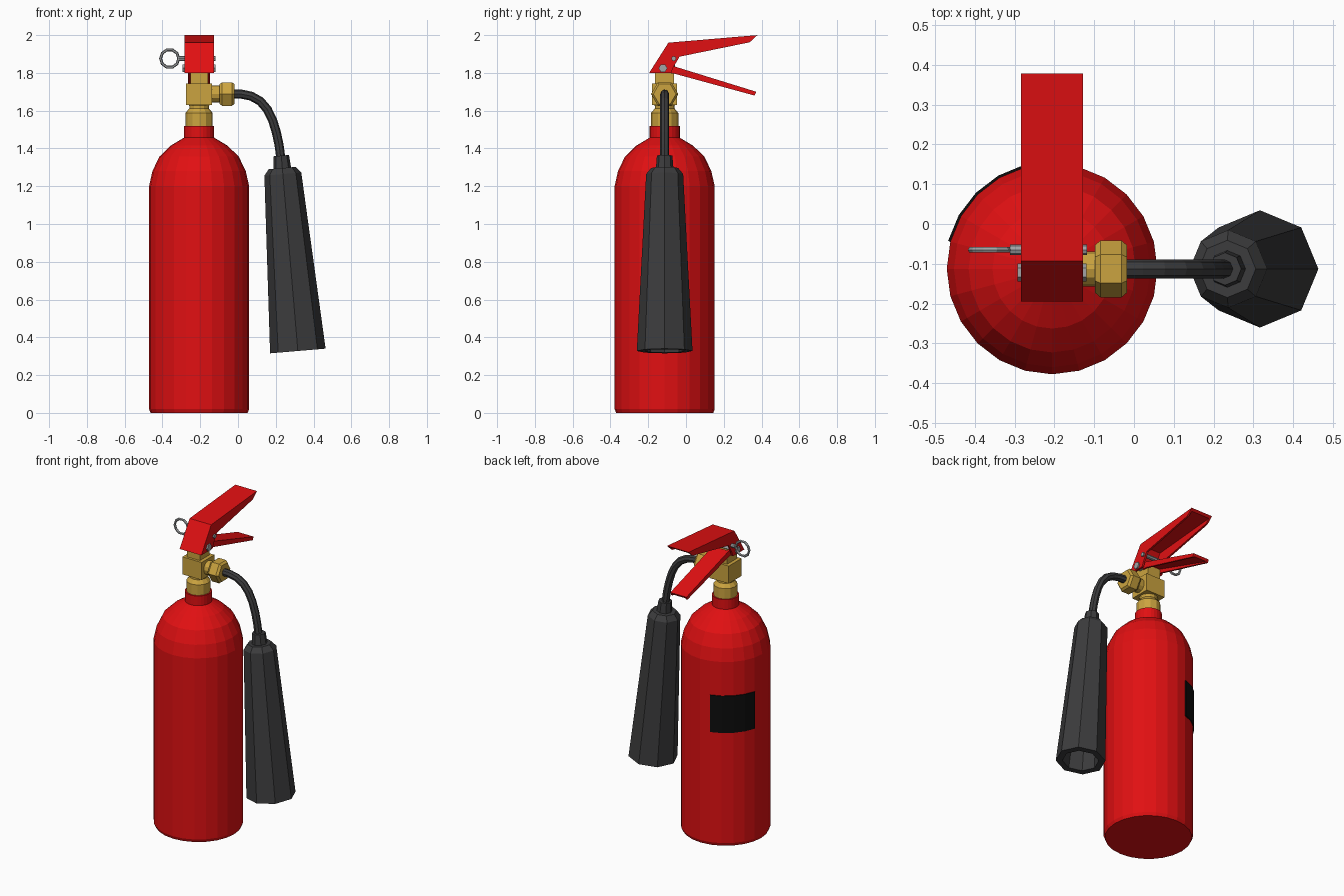
import bpy, bmesh, math
from mathutils import Vector

if "Cube" in bpy.data.objects:
    bpy.data.objects.remove(bpy.data.objects["Cube"])

CX, CY = -0.206, -0.113          # axis of the cylinder and valve


def material(name, r, g, b):
    m = bpy.data.materials.new(name)
    m.diffuse_color = (r, g, b, 1)
    m.use_nodes = True
    m.node_tree.nodes["Principled BSDF"].inputs["Base Color"].default_value = m.diffuse_color
    return m


RED = material("red paint", 0.75, 0.005, 0.006)
BRASS = material("brass", 0.60, 0.37, 0.05)
RUBBER = material("dark rubber", 0.045, 0.045, 0.047)
STEEL = material("steel", 0.36, 0.37, 0.38)
BLACK = material("black label", 0.004, 0.004, 0.004)


def finish(name, bm, mat):
    bmesh.ops.recalc_face_normals(bm, faces=bm.faces)
    me = bpy.data.meshes.new(name)
    bm.to_mesh(me)
    bm.free()
    me.materials.append(mat)
    ob = bpy.data.objects.new(name, me)
    bpy.context.collection.objects.link(ob)
    return ob


def loft(name, pts, radii, dirs, n, mat):
    """Join n-sided rings; every direction lies in the xz plane."""
    bm = bmesh.new()
    u = Vector((0, 1, 0))
    rings = []
    for p, r, d in zip(pts, radii, dirs):
        v = d.cross(u)
        rings.append([bm.verts.new(p + r * (u * math.cos(a) + v * math.sin(a)))
                      for a in (2 * math.pi * i / n for i in range(n))])
    for a, b in zip(rings, rings[1:]):
        for i in range(n):
            j = (i + 1) % n
            bm.faces.new((a[i], a[j], b[j], b[i]))
    bm.faces.new(rings[0])
    bm.faces.new(rings[-1])
    return finish(name, bm, mat)


def lathe(name, origin, axis, profile, n, mat):
    """Profile is (radius, distance along axis)."""
    d = Vector(axis).normalized()
    return loft(name, [Vector(origin) + d * t for _, t in profile],
                [r for r, _ in profile], [d] * len(profile), n, mat)


def extrude_x(bm, outline, x0, x1):
    """Prism from a (y, z) outline."""
    a = [bm.verts.new((x0, y, z)) for y, z in outline]
    b = [bm.verts.new((x1, y, z)) for y, z in outline]
    bm.faces.new(a)
    bm.faces.new(b)
    for i in range(len(a)):
        j = (i + 1) % len(a)
        bm.faces.new((a[i], a[j], b[j], b[i]))


def channel(name, side, plates, half, t=0.012):
    """Folded sheet lever: two side cheeks and joining plates."""
    bm = bmesh.new()
    for x in (CX - half, CX + half - t):
        extrude_x(bm, side, x, x + t)
    for plate in plates:
        extrude_x(bm, plate, CX - half + t, CX + half - t)
    return finish(name, bm, RED)


def box(name, centre, half, mat):
    bm = bmesh.new()
    (x, y, z), (hx, hy, hz) = centre, half
    extrude_x(bm, [(y - hy, z - hz), (y + hy, z - hz), (y + hy, z + hz), (y - hy, z + hz)],
              x - hx, x + hx)
    return finish(name, bm, mat)


UP, RIGHT = (0, 0, 1), (1, 0, 0)

# Cylinder with domed shoulder and neck
lathe("cylinder_body", (CX, CY, 0), UP,
      [(0.257, 0), (0.265, 0.02), (0.265, 1.20), (0.247, 1.28), (0.210, 1.357),
       (0.150, 1.415), (0.080, 1.457), (0.080, 1.52)], 24, RED)

# Label wrapped over four facets at the back left
bm = bmesh.new()
cols = []
for k in range(7, 12):
    a = math.radians(15 * k)
    x, y = CX + 0.268 * math.cos(a), CY + 0.268 * math.sin(a)
    cols.append([bm.verts.new((x, y, z)) for z in (0.74, 0.98)])
for a, b in zip(cols, cols[1:]):
    bm.faces.new((a[0], b[0], b[1], a[1]))
label = finish("label_plate", bm, BLACK)
solid = label.modifiers.new("thickness", 'SOLIDIFY')
solid.thickness, solid.offset = 0.006, 0

# Brass valve
lathe("valve_collar", (CX, CY, 0), UP,
      [(0.072, 1.52), (0.072, 1.588), (0.052, 1.612), (0.052, 1.625), (0.066, 1.645)], 12, BRASS)
box("valve_block", (CX, CY, 1.688), (0.069, 0.066, 0.057), BRASS)
box("valve_stem", (CX, CY, 1.775), (0.046, 0.05, 0.045), BRASS)
lathe("outlet_nipple", (-0.15, CY, 1.688), RIGHT, [(0.044, 0), (0.044, 0.06)], 12, BRASS)
lathe("outlet_nut", (-0.098, CY, 1.688), RIGHT,
      [(0.060, 0), (0.072, 0.014), (0.072, 0.066), (0.060, 0.08)], 6, BRASS)

# Levers
channel("upper_lever",
        [(-0.195, 1.80), (-0.093, 1.96), (0.378, 2.0), (0.337, 1.962),
         (-0.034, 1.886), (-0.068, 1.828), (-0.078, 1.80)],
        [[(-0.195, 1.80), (-0.093, 1.96), (-0.085, 1.948), (-0.181, 1.80)],
         [(-0.093, 1.96), (0.378, 2.0), (0.364, 1.987), (-0.085, 1.948)]], 0.078)
channel("lower_lever",
        [(-0.10, 1.845), (-0.064, 1.835), (0.372, 1.70), (0.363, 1.68), (-0.066, 1.797), (-0.10, 1.80)],
        [[(-0.064, 1.835), (0.372, 1.70), (0.363, 1.686), (-0.064, 1.822)]], 0.058)

# Pivot bolt, safety pin and pull ring
lathe("pivot_bolt", (CX - 0.087, -0.122, 1.825), RIGHT, [(0.023, 0), (0.023, 0.174)], 6, STEEL)
lathe("safety_pin", (-0.312, -0.065, 1.876), RIGHT, [(0.013, 0), (0.013, 0.194)], 8, STEEL)
bpy.ops.mesh.primitive_torus_add(location=(-0.362, -0.065, 1.876), rotation=(math.pi / 2, 0, 0),
                                 major_radius=0.048, minor_radius=0.008,
                                 major_segments=10, minor_segments=6)
ring = bpy.context.object
ring.name = "pull_ring"
ring.data.materials.append(STEEL)

# Hose
path = [Vector((x, CY, z)) for x, z in
        [(-0.03, 1.688), (0.02, 1.687), (0.07, 1.677), (0.118, 1.65), (0.155, 1.607),
         (0.183, 1.55), (0.203, 1.485), (0.217, 1.42), (0.228, 1.34)]]
last = len(path) - 1
dirs = [(path[min(i + 1, last)] - path[max(i - 1, 0)]).normalized() for i in range(last + 1)]
loft("hose", path, [0.024] * (last + 1), dirs, 8, RUBBER)

# Discharge horn: ferrule, flared octagonal shell and hollow mouth
top, down = (0.229, CY, 1.362), (0.088, 0, -1.036)
lathe("horn_ferrule", top, down, [(0.041, 0), (0.047, 0.075)], 8, RUBBER)
lathe("horn", top, down,
      [(0.072, 0.066), (0.098, 0.098), (0.1475, 1.038), (0.108, 1.038), (0.06, 0.25)], 8, RUBBER)
